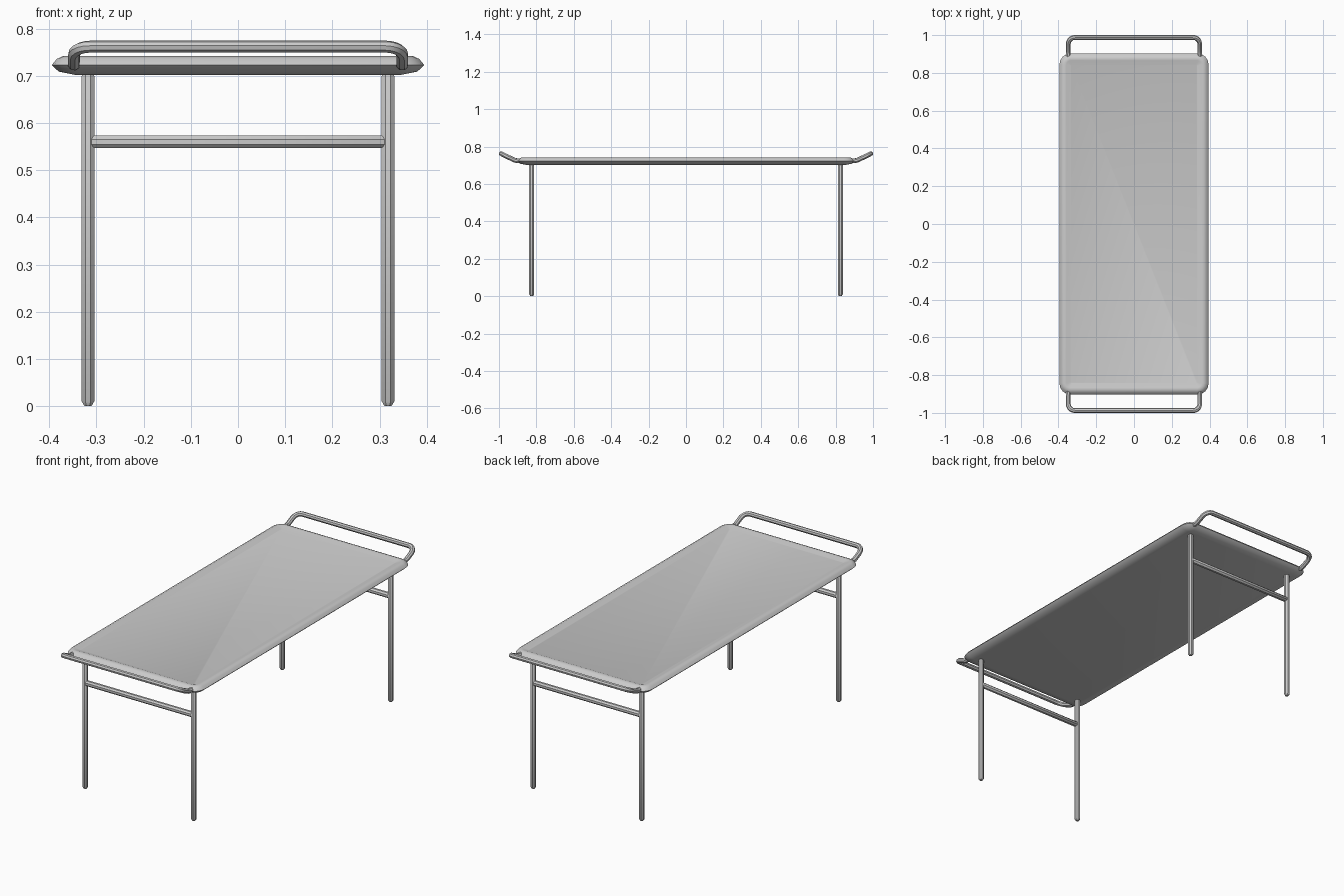
import bpy, bmesh, math
from mathutils import Vector

if "Cube" in bpy.data.objects:
    bpy.data.objects.remove(bpy.data.objects["Cube"])


def finish(obj, angle=35):
    bpy.ops.object.select_all(action='DESELECT')
    obj.select_set(True)
    bpy.context.view_layer.objects.active = obj
    bpy.ops.object.shade_smooth_by_angle(angle=math.radians(angle))


def mesh_object(name, bm):
    bmesh.ops.recalc_face_normals(bm, faces=bm.faces)
    me = bpy.data.meshes.new(name)
    bm.to_mesh(me)
    bm.free()
    obj = bpy.data.objects.new(name, me)
    bpy.context.collection.objects.link(obj)
    finish(obj)
    return obj


def rounded_rect(hx, hy, r, z, steps=4):
    pts = []
    for q, (sx, sy) in enumerate([(1, 1), (-1, 1), (-1, -1), (1, -1)]):
        for i in range(steps + 1):
            a = math.pi / 2 * (q + i / steps)
            pts.append((sx * (hx - r) + r * math.cos(a), sy * (hy - r) + r * math.sin(a), z))
    return pts


def tube(name, path, r, sides=8):
    """Round bar with softly chamfered ends swept along a path."""
    pts = [Vector(p) for p in path]
    d0 = (pts[1] - pts[0]).normalized() * r * 0.7
    d1 = (pts[-2] - pts[-1]).normalized() * r * 0.7
    pts = [pts[0], pts[0] + d0] + pts[1:-1] + [pts[-1] + d1, pts[-1]]
    n = len(pts)
    bm = bmesh.new()
    rings = []
    normal = None
    for i, p in enumerate(pts):
        t = (pts[min(i + 1, n - 1)] - pts[max(i - 1, 0)]).normalized()
        if normal is None:
            normal = t.orthogonal().normalized()
        normal = (normal - t * normal.dot(t)).normalized()
        side = t.cross(normal)
        rad = r * (0.55 if i in (0, n - 1) else 1)
        ring = []
        for k in range(sides):
            a = 2 * math.pi * (k + 0.5) / sides
            ring.append(bm.verts.new(p + (normal * math.cos(a) + side * math.sin(a)) * rad))
        rings.append(ring)
    for a, b in zip(rings, rings[1:]):
        for k in range(sides):
            bm.faces.new((a[k], a[(k + 1) % sides], b[(k + 1) % sides], b[k]))
    bm.faces.new(rings[0])
    bm.faces.new(rings[-1])
    return mesh_object(name, bm)


# Stretcher bed: nested rounded rectangles (inset, height) form rim and panel
profile = [(0.05, 0.702), (0.015, 0.709), (0.0, 0.723), (0.011, 0.736),
           (0.024, 0.742), (0.037, 0.741), (0.06, 0.733)]
bm = bmesh.new()
loops = []
for inset, z in profile:
    pts = rounded_rect(0.395 - inset, 0.903 - inset, max(0.06 - inset, 0.006), z)
    loops.append([bm.verts.new(p) for p in pts])
for a, b in zip(loops, loops[1:]):
    for k in range(len(a)):
        j = (k + 1) % len(a)
        bm.faces.new((a[k], a[j], b[j], b[k]))
bm.faces.new(loops[0])
bm.faces.new(loops[-1])
mesh_object("bed_top", bm)

for sy, end in ((-1, "front"), (1, "back")):
    # Legs
    for sx, hand in ((-1, "left"), (1, "right")):
        tube(f"{end}_{hand}_leg",
             [(sx * 0.318, sy * 0.825, 0), (sx * 0.318, sy * 0.825, 0.71)], 0.0145)
    # Cross bar
    tube(f"{end}_cross_bar",
         [(-0.318, sy * 0.825, 0.56), (0.318, sy * 0.825, 0.56)], 0.0145)

    # Upswept carrying handle
    hx, hy, hz, r, slope = 0.348, 0.988, 0.762, 0.035, 0.5
    half = [(hx, 0.865, 0.727), (hx, 0.9, 0.724), (hx, 0.915, 0.727)]
    for i in range(6):
        a = math.pi / 2 * i / 5
        y = hy - r + r * math.sin(a)
        half.append((hx - r + r * math.cos(a), y, hz - (hy - y) * slope))
    path = half + [(-x, y, z) for x, y, z in reversed(half)]
    tube(f"{end}_handle", [(x, sy * y, z) for x, y, z in path], 0.0128)
